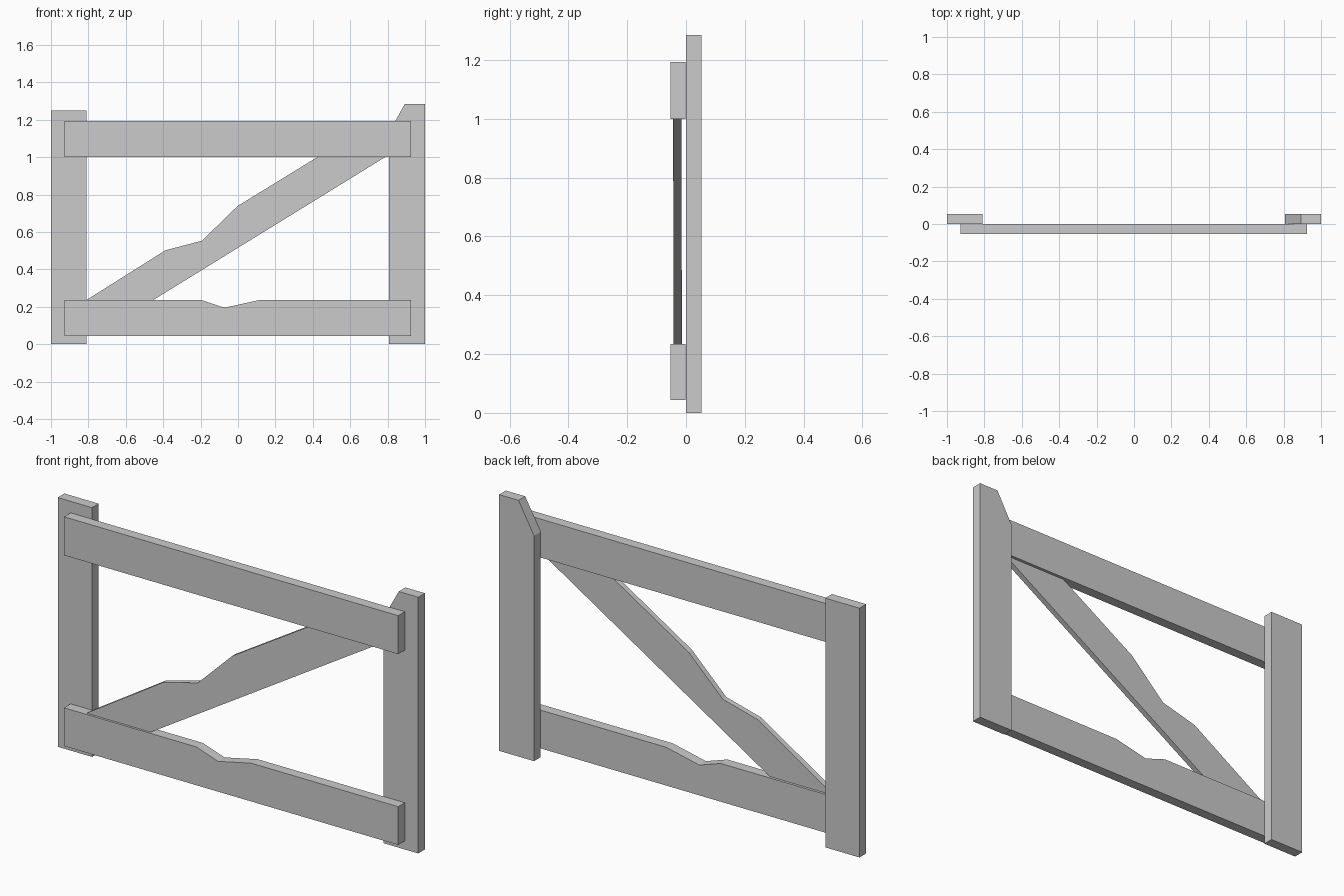
import bpy
import bmesh

if "Cube" in bpy.data.objects:
    bpy.data.objects.remove(bpy.data.objects["Cube"])


def plank(name, profile, y_front, y_back, lean=0.0):
    """Extrude an x/z outline along y; lean shifts y slightly with height."""
    bm = bmesh.new()
    front = [bm.verts.new((x, y_front + lean * z, z)) for x, z in profile]
    face = bm.faces.new(front)
    ext = bmesh.ops.extrude_face_region(bm, geom=[face])
    moved = [g for g in ext["geom"] if isinstance(g, bmesh.types.BMVert)]
    bmesh.ops.translate(bm, verts=moved, vec=(0, y_back - y_front, 0))
    bmesh.ops.recalc_face_normals(bm, faces=bm.faces)
    mesh = bpy.data.meshes.new(name)
    bm.to_mesh(mesh)
    bm.free()
    obj = bpy.data.objects.new(name, mesh)
    bpy.context.collection.objects.link(obj)
    return obj


POST_Y = (0.0, 0.053)
RAIL_Y = (-0.053, -0.001)

# Upright posts, the right one with a broken corner
plank("left_post", [(-1, 0), (-0.81, 0), (-0.81, 1.25), (-1, 1.25)], *POST_Y)
plank("right_post", [(0.806, 0), (1, 0), (1, 1.285), (0.892, 1.285),
                     (0.806, 1.13)], *POST_Y)

# Horizontal rails, the lower one with a chipped upper edge
plank("top_rail", [(-0.928, 1.0), (0.926, 1.0), (0.926, 1.193),
                   (-0.928, 1.193)], *RAIL_Y)
plank("bottom_rail", [(-0.928, 0.043), (0.926, 0.043), (0.926, 0.235),
                      (0.11, 0.235), (-0.073, 0.195), (-0.193, 0.235),
                      (-0.928, 0.235)], *RAIL_Y)

# Diagonal brace with a worn upper edge, ends seated in the rails
plank("diagonal_brace", [(-0.458, 0.233), (0.79, 1.002), (0.427, 1.002),
                         (-0.003, 0.738), (-0.193, 0.553), (-0.388, 0.502),
                         (-0.815, 0.233)], -0.041, -0.013, lean=-0.003)
